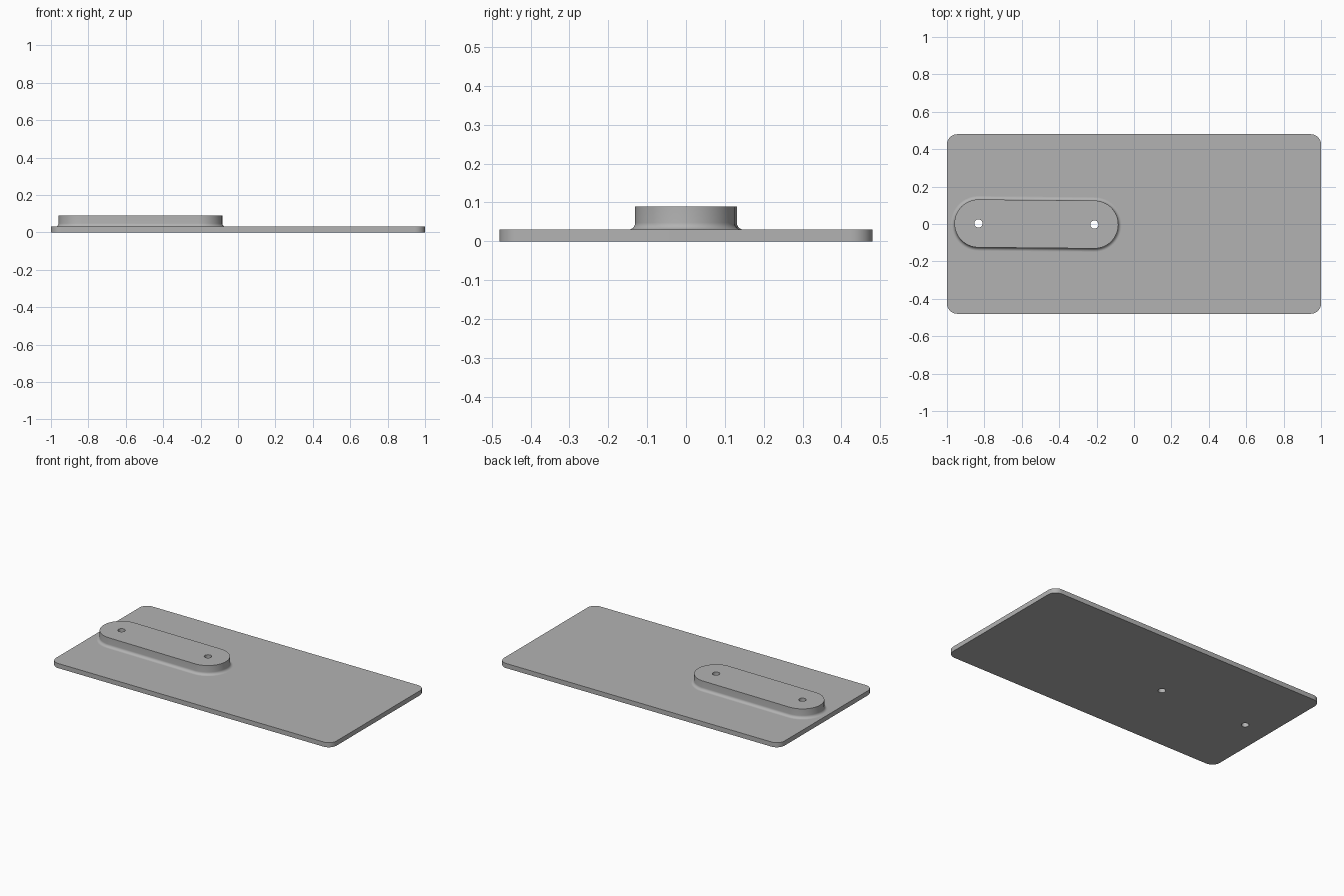
import bpy
import bmesh
from math import pi, sin, cos, radians
from mathutils import Vector

cube = bpy.data.objects.get("Cube")
if cube:
    bpy.data.objects.remove(cube, do_unlink=True)

PLATE_TOP, MOUNT_TOP = 0.03, 0.09
MOUNT_R, FILLET, HOLE_R = 0.128, 0.018, 0.022
ENDS = [Vector((-0.832, 0.003)), Vector((-0.212, -0.003))]

grey = bpy.data.materials.new("plain grey")
grey.use_nodes = True
colour = (0.45, 0.45, 0.45, 1)
grey.diffuse_color = colour
grey.node_tree.nodes["Principled BSDF"].inputs["Base Color"].default_value = colour


def arc(centre, radius, start, sweep, steps):
    """Points on a circular arc, counter-clockwise."""
    return [(centre[0] + radius * cos(start + sweep * i / steps),
             centre[1] + radius * sin(start + sweep * i / steps))
            for i in range(steps + 1)]


def loft(name, sections):
    """Closed solid through a stack of (outline, height) sections."""
    bm = bmesh.new()
    rings = [[bm.verts.new((x, y, z)) for x, y in pts] for pts, z in sections]
    n = len(rings[0])
    for low, high in zip(rings, rings[1:]):
        for i in range(n):
            j = (i + 1) % n
            bm.faces.new((low[i], low[j], high[j], high[i]))
    bm.faces.new(rings[0][::-1])
    bm.faces.new(rings[-1])
    mesh = bpy.data.meshes.new(name)
    bm.to_mesh(mesh)
    bm.free()
    mesh.materials.append(grey)
    obj = bpy.data.objects.new(name, mesh)
    bpy.context.collection.objects.link(obj)
    return obj


def slot(radius):
    """Rounded-end outline around the two mount ends."""
    axis = ENDS[1] - ENDS[0]
    tilt = axis.y / axis.x
    return (arc(ENDS[1], radius, tilt - pi / 2, pi, 32)
            + arc(ENDS[0], radius, tilt + pi / 2, pi, 32))


# Base plate with rounded corners
corner = 0.055
outline = []
for k, (sx, sy) in enumerate([(1, 1), (-1, 1), (-1, -1), (1, -1)]):
    centre = (sx * (1 - corner), sy * (0.48 - corner))
    outline += arc(centre, corner, k * pi / 2, pi / 2, 12)
plate = loft("base_plate", [(outline, 0), (outline, PLATE_TOP)])

# Raised mount with a concave fillet at its foot
sections = [(slot(MOUNT_R + FILLET), PLATE_TOP - 0.005)]
for i in range(9):
    a = pi / 2 * i / 8
    sections.append((slot(MOUNT_R + FILLET * (1 - sin(a))),
                     PLATE_TOP + FILLET * (1 - cos(a))))
sections.append((slot(MOUNT_R), MOUNT_TOP))
mount = loft("raised_mount", sections)

# Screw holes through mount and plate
for end in ENDS:
    ring = arc(end, HOLE_R, 0, 2 * pi, 32)[:-1]
    drill = loft("hole_cutter", [(ring, -0.1), (ring, 0.2)])
    drill.hide_render = True
    for part in (plate, mount):
        cut = part.modifiers.new("screw_hole", 'BOOLEAN')
        cut.operation, cut.solver, cut.object = 'DIFFERENCE', 'EXACT', drill
        bpy.context.view_layer.objects.active = part
        bpy.ops.object.modifier_apply(modifier=cut.name)
    bpy.data.objects.remove(drill, do_unlink=True)

# Smooth curved walls, keep crisp edges
bpy.ops.object.select_all(action='DESELECT')
for part in (plate, mount):
    part.select_set(True)
bpy.context.view_layer.objects.active = plate
bpy.ops.object.shade_smooth_by_angle(angle=radians(30))
